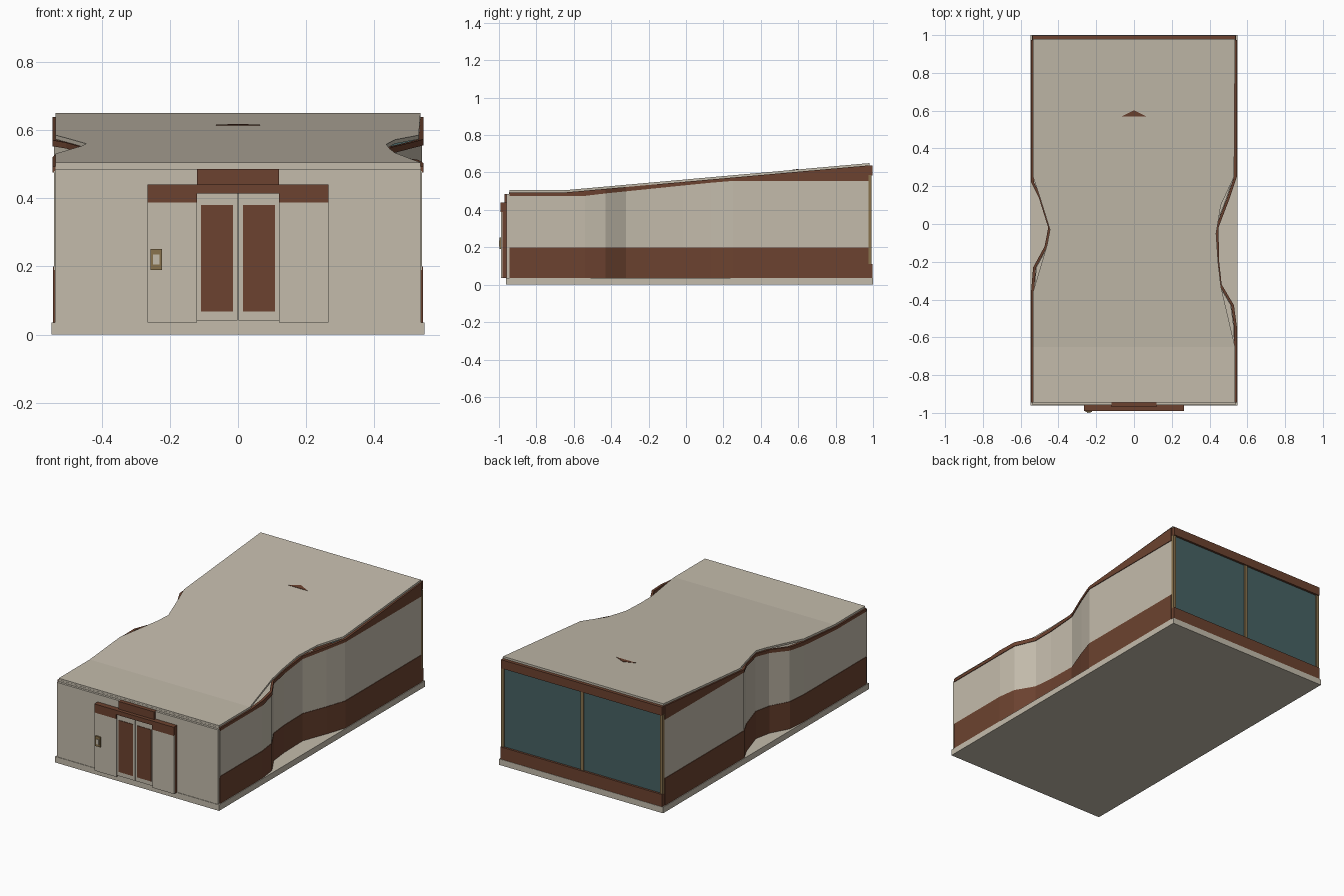
import bpy
import bmesh

cube = bpy.data.objects.get("Cube")
if cube:
    bpy.data.objects.remove(cube, do_unlink=True)


def material(name, r, g, b):
    m = bpy.data.materials.new(name)
    m.use_nodes = True
    m.diffuse_color = (r, g, b, 1)
    m.node_tree.nodes["Principled BSDF"].inputs["Base Color"].default_value = (r, g, b, 1)
    return m


BEIGE = material("warm beige", 0.55, 0.50, 0.41)
BROWN = material("rust brown", 0.15, 0.055, 0.029)
GLASS = material("teal glass", 0.062, 0.122, 0.127)
TAN = material("bronze tan", 0.25, 0.17, 0.075)


def finish(name, bm, mat):
    bmesh.ops.recalc_face_normals(bm, faces=bm.faces[:])
    me = bpy.data.meshes.new(name)
    bm.to_mesh(me)
    bm.free()
    me.materials.append(mat)
    ob = bpy.data.objects.new(name, me)
    bpy.context.collection.objects.link(ob)
    return ob


def box(name, mat, x0, x1, y0, y1, z0, z1):
    bm = bmesh.new()
    bmesh.ops.create_cube(bm, size=1)
    for v in bm.verts:
        v.co = (x1 if v.co.x > 0 else x0, y1 if v.co.y > 0 else y0, z1 if v.co.z > 0 else z0)
    return finish(name, bm, mat)


def loft(name, mat, rings):
    """Closed solid through a row of four-cornered sections."""
    bm = bmesh.new()
    rows = [[bm.verts.new(p) for p in ring] for ring in rings]
    for a, b in zip(rows, rows[1:]):
        for i in range(4):
            j = (i + 1) % 4
            bm.faces.new((a[i], a[j], b[j], b[i]))
    bm.faces.new(rows[0])
    bm.faces.new(rows[-1])
    return finish(name, bm, mat)


def lerp(points, y):
    """Value at y along a list of (y, value) points."""
    for (ya, a), (yb, b) in zip(points, points[1:]):
        if y <= yb:
            return a + (b - a) * max(0, y - ya) / (yb - ya)
    return points[-1][1]


# Heights along the building
ROOF = [(-0.95, 0.505), (-0.65, 0.505), (0.98, 0.65)]
TRIM = [(-0.95, 0.475), (-0.54, 0.475), (-0.43, 0.488), (-0.02, 0.53),
        (0.13, 0.545), (0.25, 0.555), (0.98, 0.555)]
THICK = 0.012

# Plan outlines as (y, distance from the centre line)
WALL = {
    "left": [(-0.945, 0.54), (-0.54, 0.54), (-0.43, 0.525), (-0.32, 0.46), (-0.2, 0.447),
             (-0.02, 0.443), (0.13, 0.5), (0.25, 0.54), (0.975, 0.54)],
    "right": [(-0.945, 0.54), (-0.35, 0.54), (-0.23, 0.53), (-0.12, 0.47),
              (-0.02, 0.45), (0.14, 0.5), (0.22, 0.54), (0.975, 0.54)],
}
EAVE = {
    "left": [(-0.945, 0.535), (-0.65, 0.535), (-0.33, 0.46), (-0.2, 0.445),
             (-0.05, 0.435), (0.1, 0.46), (0.25, 0.53), (0.98, 0.535)],
    "right": [(-0.945, 0.535), (-0.36, 0.535), (-0.11, 0.46), (-0.03, 0.445),
              (0.13, 0.495), (0.25, 0.535), (0.98, 0.535)],
}
SIGN = {"left": 1, "right": -1}

# Plinth
box("plinth", BEIGE, -0.547, 0.547, -0.962, 1.0, 0, 0.036)

# Sloping roof slab with pinched sides
stations = sorted({y for edge in EAVE.values() for y, x in edge})
rings = []
for y in stations:
    l, r, z = lerp(EAVE["left"], y), -lerp(EAVE["right"], y), lerp(ROOF, y)
    rings.append([(l, y, z), (r, y, z), (r, y, z - THICK), (l, y, z - THICK)])
loft("roof", BEIGE, rings)


# Curving side walls in three bands
def band(name, mat, side, low, high, out):
    s = SIGN[side]
    ys = sorted({y for y, x in WALL[side]} | {-0.65})
    rings = []
    for y in ys:
        x = lerp(WALL[side], y) + out
        inner = x - 0.015
        rings.append([(s * x, y, low(y)), (s * inner, y, low(y)),
                      (s * inner, y, high(y)), (s * x, y, high(y))])
    loft(side + "_" + name, mat, rings)


for side in SIGN:
    band("wall", BEIGE, side, lambda y: 0.19, lambda y: lerp(TRIM, y) + 0.005, 0)
    band("wall_base", BROWN, side, lambda y: 0.036, lambda y: 0.2, 0.003)
    band("eave_trim", BROWN, side, lambda y: lerp(TRIM, y), lambda y: lerp(ROOF, y) - THICK, 0.004)

# Front wall
box("front_wall", BEIGE, -0.537, 0.537, -0.959, -0.944, 0.036, 0.485)
box("front_top_strip", BEIGE, -0.535, 0.535, -0.946, -0.935, 0.47, 0.495)

# Entrance surround
box("entrance_head", BROWN, -0.12, 0.12, -0.97, -0.945, 0.44, 0.486)
box("canopy", BROWN, -0.265, 0.265, -0.991, -0.955, 0.414, 0.44)
for side, s in SIGN.items():
    a, b = sorted((s * 0.12, s * 0.265))
    box(side + "_canopy_drop", BROWN, a, b, -0.991, -0.955, 0.388, 0.416)
    box(side + "_entrance_backing", BROWN, a, b, -0.981, -0.955, 0.036, 0.39)
    box(side + "_entrance_panel", BEIGE, a, b, -0.988, -0.98, 0.036, 0.389)
    # Door leaves with dark panes
    a, b = sorted((s * 0.001, s * 0.12))
    box(side + "_door", BEIGE, a, b, -0.98, -0.958, 0.042, 0.414)
    a, b = sorted((s * 0.014, s * 0.108))
    box(side + "_door_pane", BROWN, a, b, -0.983, -0.978, 0.068, 0.38)

# Entry keypad
box("keypad", TAN, -0.256, -0.223, -0.996, -0.985, 0.19, 0.251)
box("keypad_screen", BEIGE, -0.249, -0.23, -1.0, -0.994, 0.205, 0.235)

# Glazed back wall
box("back_glass", GLASS, -0.53, 0.53, 0.978, 0.985, 0.1, 0.6)
box("back_sill", BROWN, -0.54, 0.54, 0.972, 0.998, 0.036, 0.11)
box("back_header", BROWN, -0.537, 0.537, 0.972, 0.998, 0.585, 0.637)
for name, x in (("left_mullion", 0.53), ("middle_mullion", 0), ("right_mullion", -0.53)):
    box(name, TAN, x - 0.009, x + 0.009, 0.975, 0.992, 0.11, 0.586)

# Small triangular marker on the roof
bm = bmesh.new()
tri = [(-0.065, 0.57), (0.065, 0.57), (0, 0.602)]
face = bm.faces.new([bm.verts.new((x, y, lerp(ROOF, y) + 0.002)) for x, y in tri])
ext = bmesh.ops.extrude_face_region(bm, geom=[face])
for v in ext["geom"]:
    if isinstance(v, bmesh.types.BMVert):
        v.co.z -= 0.005
finish("roof_marker", bm, BROWN)
